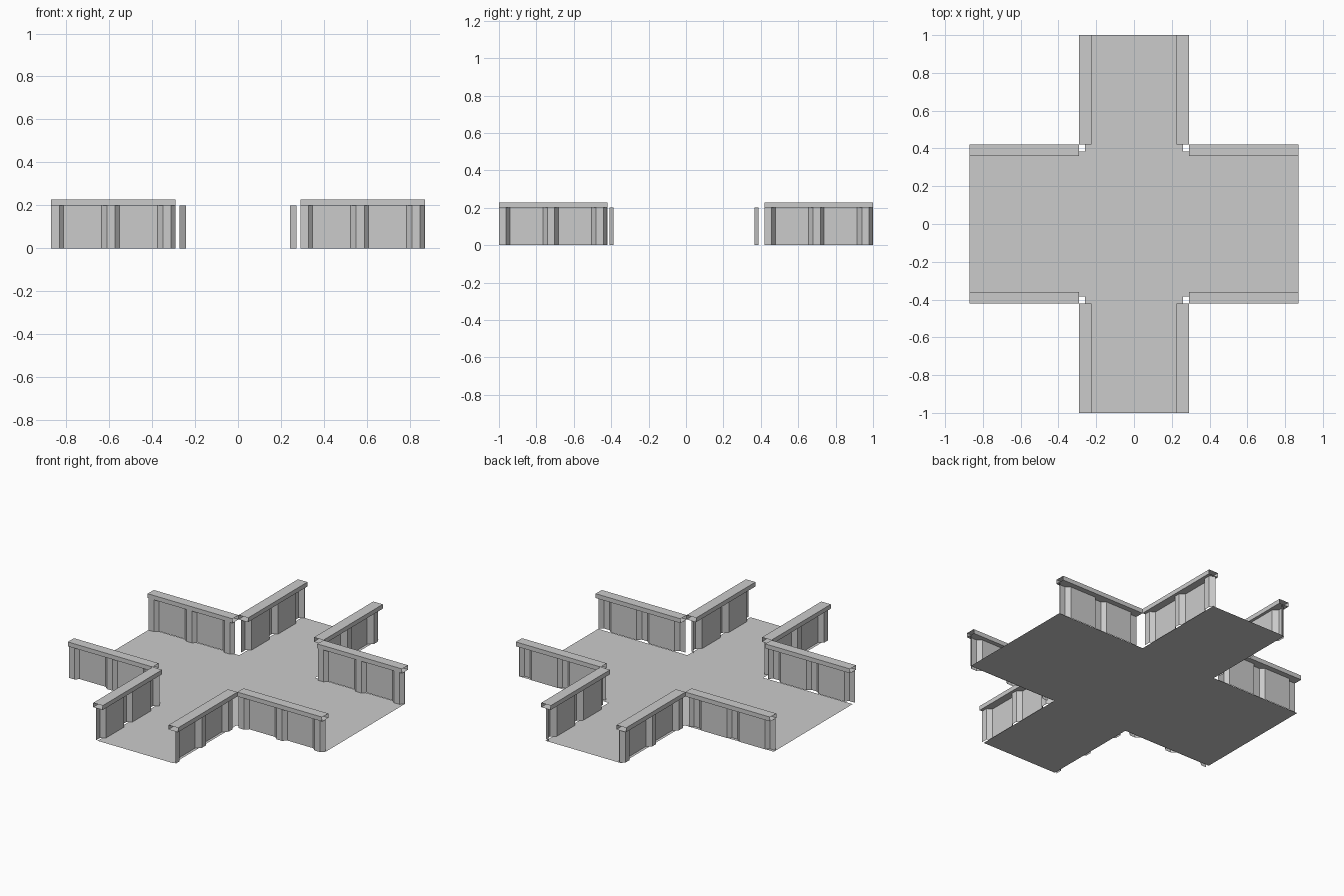
import bpy

if "Cube" in bpy.data.objects:
    bpy.data.objects.remove(bpy.data.objects["Cube"])

IX, IY = 0.26, 0.385      # half widths of the floor arms
EX, EY = 0.87, 1.0        # half lengths of the floor arms
HALF = 0.29               # half length of each wall section
WALL_H, CAP_H = 0.20, 0.227


def mesh_object(name, verts, faces):
    me = bpy.data.meshes.new(name)
    me.from_pydata(verts, [], faces)
    me.update()
    ob = bpy.data.objects.new(name, me)
    bpy.context.collection.objects.link(ob)
    return ob


def place(along_x, u, v, z):
    return (u, v, z) if along_x else (v, u, z)


def corrugated_wall(name, along_x, centre, base, top):
    # trapezoid ribs repeated along the panel
    profile = [(-HALF, top)]
    for k in (-1, 0, 1):
        c = 0.26 * k
        if k > -1:
            profile += [(c - 0.055, base), (c - 0.03, top)]
        profile += [(c + 0.008, top), (c + 0.028, base)]
    profile.append((HALF, base))
    verts = [place(along_x, centre + u, v, z) for u, v in profile for z in (0, WALL_H)]
    faces = [(2 * i, 2 * i + 2, 2 * i + 3, 2 * i + 1) for i in range(len(profile) - 1)]
    return mesh_object(name, verts, faces)


def cap_rail(name, along_x, centre, lo, hi):
    # hollow rail with open ends
    ring = [(lo, WALL_H), (hi, WALL_H), (hi, CAP_H), (lo, CAP_H)]
    verts = [place(along_x, centre + s * HALF, v, z) for s in (-1, 1) for v, z in ring]
    faces = []
    for i in range(4):
        j = (i + 1) % 4
        f = (i, j, j + 4, i + 4)
        faces.append(f[::-1] if along_x else f)
    return mesh_object(name, verts, faces)


# cross-shaped floor sheet
outline = [(-IX, -EY), (IX, -EY), (IX, -IY), (EX, -IY), (EX, IY), (IX, IY),
           (IX, EY), (-IX, EY), (-IX, IY), (-EX, IY), (-EX, -IY), (-IX, -IY)]
mesh_object("floor", [(x, y, 0) for x, y in outline],
            [(0, 1, 2, 11), (11, 2, 5, 8), (2, 3, 4, 5), (8, 5, 6, 7), (10, 11, 8, 9)])

for s in (-1, 1):
    for t in (-1, 1):
        tag = f"{'left' if s < 0 else 'right'}_{'front' if t < 0 else 'back'}"
        # walls and rails along the side arms
        y_base = -0.387 if t < 0 else 0.387
        corrugated_wall(f"side_wall_{tag}", True, s * 0.58, y_base, y_base - 0.021)
        cap_rail(f"side_rail_{tag}", True, s * 0.58, t * 0.39 - 0.03, t * 0.39 + 0.03)
        # walls and rails along the front and back arms
        corrugated_wall(f"end_wall_{tag}", False, t * 0.71, s * 0.243, s * 0.272)
        cap_rail(f"end_rail_{tag}", False, t * 0.71, s * 0.2575 - 0.0325, s * 0.2575 + 0.0325)
